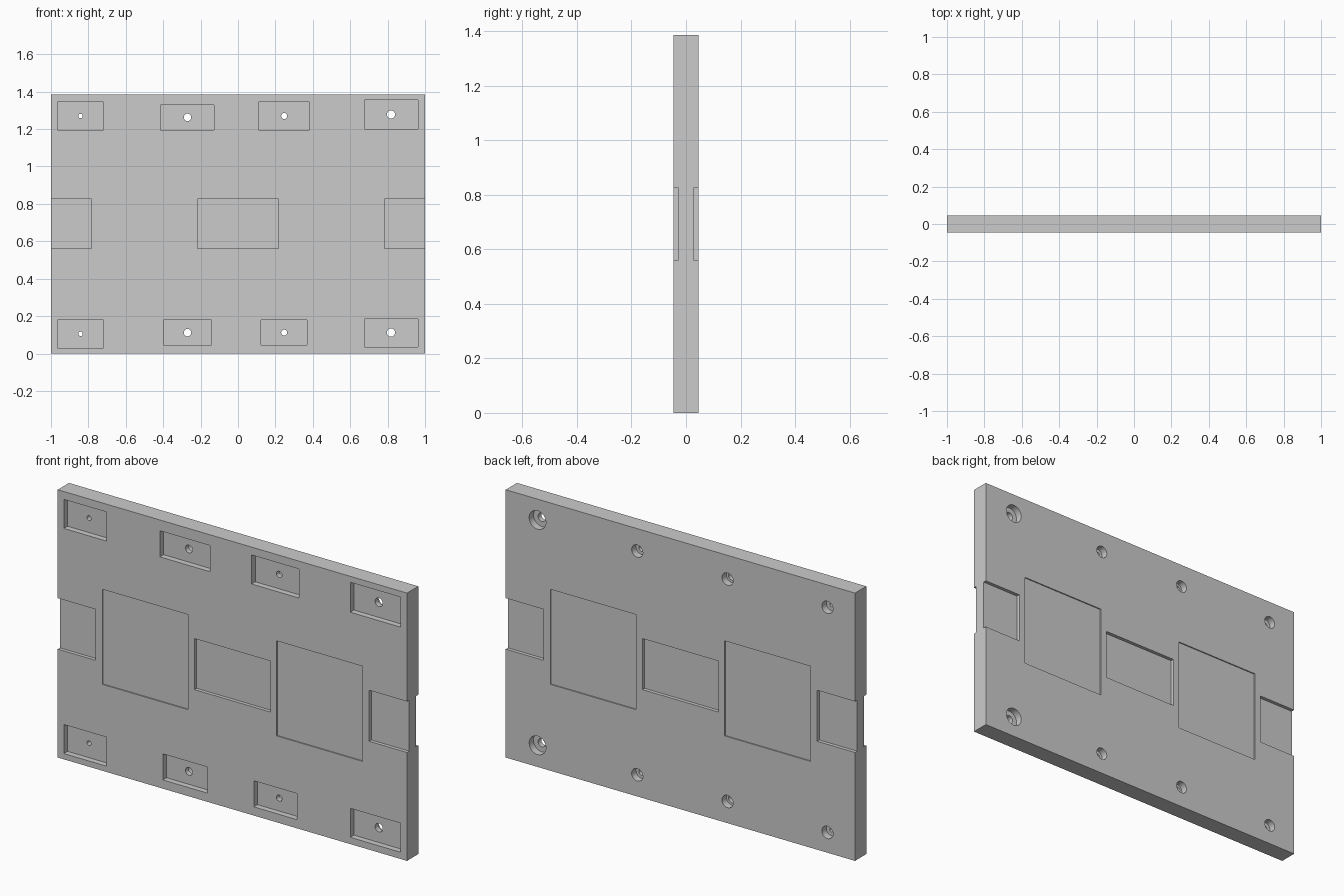
import bpy, bmesh, math
from mathutils import Matrix, Vector

if "Cube" in bpy.data.objects:
    bpy.data.objects.remove(bpy.data.objects["Cube"])

W, T, H = 1.0, 0.046, 1.386      # half width, half thickness, height
MID = H / 2
OUT = 0.03                       # how far cutters stick out of the plate


def add_box(bm, x0, x1, y0, y1, z0, z1):
    size = Matrix.Diagonal((x1 - x0, y1 - y0, z1 - z0, 1))
    centre = Matrix.Translation(((x0 + x1) / 2, (y0 + y1) / 2, (z0 + z1) / 2))
    bmesh.ops.create_cube(bm, size=1, matrix=centre @ size)


def add_cylinder(bm, x, z, r, y0, y1):
    m = Matrix.Translation((x, (y0 + y1) / 2, z)) @ Matrix.Rotation(math.pi / 2, 4, 'X')
    bmesh.ops.create_cone(bm, cap_ends=True, segments=32, radius1=r, radius2=r,
                          depth=y1 - y0, matrix=m)


def finish(bm, name):
    mesh = bpy.data.meshes.new(name)
    bm.to_mesh(mesh)
    bm.free()
    ob = bpy.data.objects.new(name, mesh)
    bpy.context.collection.objects.link(ob)
    return ob


# Main slab
bm = bmesh.new()
add_box(bm, -W, W, -T, T, 0, H)
plate = finish(bm, "mounting_plate")

# Rectangular pockets on the front: x0, x1, z0, z1
pockets = [(-0.965, -0.72, 1.195, 1.345), (-0.415, -0.128, 1.195, 1.33),
           (0.11, 0.382, 1.195, 1.345), (0.675, 0.963, 1.20, 1.355),
           (-0.965, -0.72, 0.03, 0.18), (-0.398, -0.142, 0.045, 0.18),
           (0.123, 0.37, 0.045, 0.18), (0.675, 0.963, 0.035, 0.185)]
front = bmesh.new()
for x0, x1, z0, z1 in pockets:
    add_box(front, x0, x1, -T - OUT, -T + 0.03, z0, z1)

# Shallow squares, centre recess and edge notches on both faces: x0, x1, half height, depth
recesses = [(-0.745, -0.253, 0.246, 0.006), (0.253, 0.745, 0.246, 0.006),
            (-0.217, 0.217, 0.132, 0.018),
            (-W - OUT, -0.783, 0.132, 0.018), (0.783, W + OUT, 0.132, 0.018)]
for x0, x1, h, d in recesses:
    add_box(front, x0, x1, -T - OUT, -T + d, MID - h, MID + h)
    add_box(front, x0, x1, T - d, T + OUT, MID - h, MID + h)

# Screw holes with counterbores from the back: x, z top, z bottom, hole radius, bore radius
screws = [(-0.842, 1.27, 0.105, 0.012, 0.032), (-0.27, 1.263, 0.112, 0.02, 0.032),
          (0.247, 1.27, 0.112, 0.016, 0.032), (0.818, 1.278, 0.112, 0.022, 0.048)]
bores, holes = bmesh.new(), bmesh.new()
for x, top, bottom, r, bore in screws:
    for z in (top, bottom):
        add_cylinder(bores, x, z, bore, T - 0.036, T + OUT)
        add_cylinder(holes, x, z, r, -T - OUT, T + OUT)

# Cut everything out of the slab
cutters = [finish(front, "recess_cutter"), finish(bores, "counterbore_cutter"),
           finish(holes, "hole_cutter")]
for c in cutters:
    c.hide_render = True
    mod = plate.modifiers.new(c.name, 'BOOLEAN')
    mod.operation = 'DIFFERENCE'
    mod.solver = 'EXACT'
    mod.object = c
bpy.context.view_layer.update()
deps = bpy.context.evaluated_depsgraph_get()
mesh = bpy.data.meshes.new_from_object(plate.evaluated_get(deps))
plate.modifiers.clear()
plate.data = mesh
mesh.name = "mounting_plate"
for c in cutters:
    bpy.data.objects.remove(c)

# Smooth hole walls, keep every edge sharp
bpy.ops.object.select_all(action='DESELECT')
plate.select_set(True)
bpy.context.view_layer.objects.active = plate
bpy.ops.object.shade_smooth_by_angle(angle=math.radians(30))
